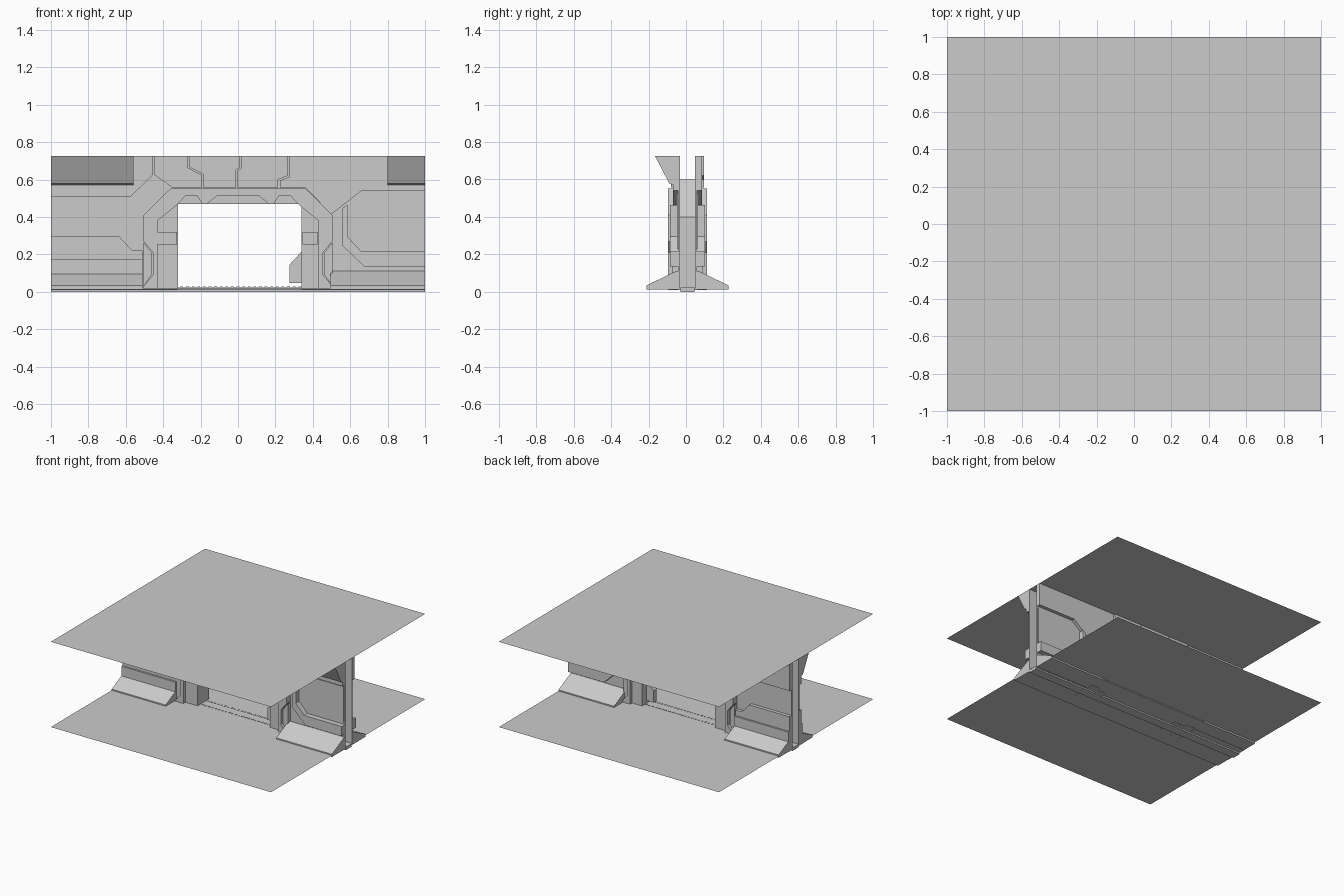
import bpy, bmesh

CY = 0.008  # mid-plane of the wall


def prism(name, pts, lo, hi, axis='y', both=False):
    """Extrude a profile: (x, z) along y, or (y, z) along x. both = repeat on the back."""
    bm = bmesh.new()
    for back in ([False, True] if both else [False]):
        def co(a, d, z):
            x, y = (a, d) if axis == 'y' else (d, a)
            return (x, 2 * CY - y if back else y, z)
        first = [bm.verts.new(co(a, lo, z)) for a, z in pts]
        last = [bm.verts.new(co(a, hi, z)) for a, z in pts]
        bm.faces.new(first)
        bm.faces.new(last[::-1])
        n = len(pts)
        for i in range(n):
            bm.faces.new((first[i], last[i], last[(i + 1) % n], first[(i + 1) % n]))
    bmesh.ops.recalc_face_normals(bm, faces=bm.faces)
    return finish(name, bm)


def finish(name, bm):
    me = bpy.data.meshes.new(name)
    bm.to_mesh(me)
    bm.free()
    ob = bpy.data.objects.new(name, me)
    bpy.context.collection.objects.link(ob)
    return ob


def rect(a0, a1, z0, z1):
    return [(a0, z0), (a1, z0), (a1, z1), (a0, z1)]


def sheet(name, z):
    bm = bmesh.new()
    bm.faces.new([bm.verts.new((x, y, z)) for x, y in ((-1, -1), (1, -1), (1, 1), (-1, 1))])
    finish(name, bm)


def flip(pts):
    return [(-x, z) for x, z in reversed(pts)]


# Floor and ceiling sheets, footing under the wall
sheet("floor", 0.025)
sheet("ceiling", 0.725)
prism("footing_plate", rect(-0.21, 0.226, 0.012, 0.019), -1, 1, 'x')
prism("footing_core", rect(-0.03, 0.046, 0, 0.024), -1, 1, 'x')

# Two thin wall skins with a hollow between them and a doorway cut-out
skin = [(-1, 0.01), (-0.44, 0.01), (-0.44, 0.4), (-0.34, 0.5), (0.34, 0.5),
        (0.44, 0.4), (0.44, 0.01), (1, 0.01), (1, 0.725), (-1, 0.725)]
prism("wall_skin", skin, -0.042, -0.033, both=True)

# Inner door lining
lining = [(-0.44, 0.01), (-0.32, 0.01), (-0.32, 0.47), (0.34, 0.47), (0.34, 0.01),
          (0.44, 0.01), (0.44, 0.4), (0.26, 0.6), (-0.26, 0.6), (-0.44, 0.4)]
prism("door_lining", lining, -0.033, 0.049)
prism("door_lining_step", [(x, min(z, 0.53)) for x, z in lining], -0.068, -0.033, both=True)

# Outer door surround with toothed lintel edge
outer = [(-0.505, 0.01), (-0.505, 0.03), (-0.455, 0.09), (-0.455, 0.21), (-0.505, 0.27),
         (-0.505, 0.41), (-0.36, 0.553)]
inner = [(-0.01, 0.515), (-0.11, 0.515), (-0.165, 0.47), (-0.19, 0.47), (-0.22, 0.515),
         (-0.28, 0.515), (-0.32, 0.47), (-0.43, 0.38), (-0.43, 0.01)]
prism("door_surround", outer + flip(outer) + flip(inner) + inner, -0.095, -0.042, both=True)

# Side inserts that fill the surround's notch, and jamb latches
notch = [(-0.505, 0.03), (-0.462, 0.09), (-0.462, 0.21), (-0.505, 0.265)]
for side, pts in (("left", notch), ("right", flip(notch))):
    prism("notch_insert_" + side, pts, -0.075, -0.042, both=True)
prism("latch_left", rect(-0.43, -0.325, 0.252, 0.32), -0.088, -0.06, both=True)
prism("latch_right", rect(0.345, 0.425, 0.252, 0.32), -0.088, -0.06, both=True)

# Retracted door leaf corner
prism("door_leaf", [(0.275, 0.048), (0.345, 0.048), (0.345, 0.22), (0.275, 0.145)], -0.012, 0.028)

# Header panels split by stepped seams
prism("header_left", [(-0.35, 0.557), (-0.195, 0.557), (-0.195, 0.625), (-0.27, 0.665),
                      (-0.27, 0.725), (-0.447, 0.725), (-0.447, 0.625)], -0.08, -0.042, both=True)
prism("header_mid_left", [(-0.187, 0.557), (-0.012, 0.557), (-0.012, 0.65), (0.008, 0.665),
                          (0.008, 0.725), (-0.262, 0.725), (-0.262, 0.668), (-0.187, 0.63)],
      -0.08, -0.042, both=True)
prism("header_mid_right", [(-0.004, 0.557), (0.215, 0.557), (0.215, 0.6), (0.265, 0.62),
                           (0.265, 0.725), (0.016, 0.725), (0.016, 0.66), (-0.004, 0.648)],
      -0.08, -0.042, both=True)

# Upper side panels
prism("upper_panel_left", [(-1, 0.507), (-0.575, 0.507), (-0.456, 0.625), (-0.456, 0.725),
                           (-1, 0.725)], -0.07, -0.042, both=True)
prism("upper_panel_right", [(0.225, 0.557), (0.36, 0.557), (0.5, 0.415), (0.66, 0.54), (1, 0.54),
                            (1, 0.725), (0.275, 0.725), (0.275, 0.615), (0.225, 0.595)],
      -0.07, -0.042, both=True)

# Lower side panels: stepped on the left, bracket shape on the right
prism("lower_panel_left", [(-1, 0.01), (-0.51, 0.01), (-0.51, 0.22), (-0.565, 0.22),
                           (-0.635, 0.295), (-1, 0.295)], -0.07, -0.042, both=True)
prism("lower_band_left", rect(-1, -0.51, 0.01, 0.175), -0.085, -0.07, both=True)
prism("bracket_right", [(0.555, 0.445), (0.555, 0.25), (0.675, 0.135), (1, 0.135), (1, 0.215),
                        (0.66, 0.215), (0.585, 0.295), (0.585, 0.465)], -0.085, -0.042, both=True)
prism("bay_panel_right", [(0.6, 0.305), (0.668, 0.228), (0.99, 0.228), (0.99, 0.525),
                          (0.668, 0.525), (0.6, 0.455)], -0.048, -0.042, both=True)

# Sloped skirting on both faces, clear of the doorway
slope = [(-0.042, 0.015), (-0.21, 0.015), (-0.21, 0.035), (-0.055, 0.11), (-0.042, 0.11)]
prism("skirting_left", slope, -1, -0.51, 'x', both=True)
prism("skirting_right", slope, 0.495, 1, 'x', both=True)

# Overhead wedges at the front of the ceiling
wedge = [(-0.042, 0.725), (-0.165, 0.725), (-0.09, 0.58), (-0.042, 0.56)]
prism("ceiling_wedge_left", wedge, -1, -0.56, 'x')
prism("ceiling_wedge_right", wedge, 0.8, 1, 'x')

# Row of threshold teeth along each side of the doorway
bm = bmesh.new()
for i in range(22):
    for y in (-0.03, 0.046):
        cube = bmesh.ops.create_cube(bm, size=1)["verts"]
        bmesh.ops.scale(bm, vec=(0.014, 0.012, 0.006), verts=cube)
        bmesh.ops.translate(bm, vec=(-0.3 + i * 0.03, y, 0.025), verts=cube)
finish("threshold_teeth", bm)
